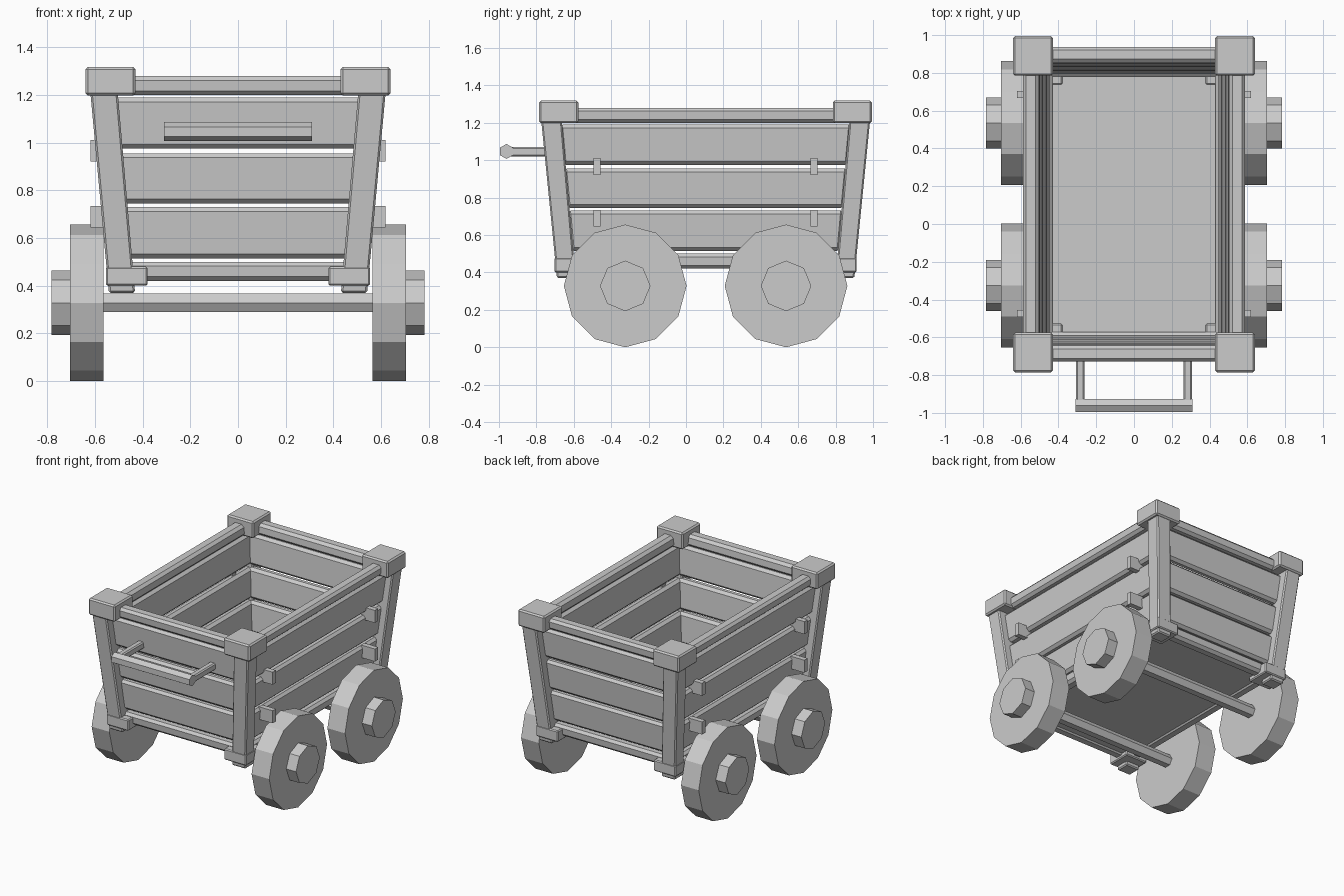
import bpy, bmesh, math
from mathutils import Matrix, Vector

cube = bpy.data.objects.get("Cube")
if cube:
    bpy.data.objects.remove(cube, do_unlink=True)

GREY = (0.6, 0.6, 0.6, 1)
mat = bpy.data.materials.new("plain_grey")
mat.use_nodes = True
mat.diffuse_color = GREY
mat.node_tree.nodes["Principled BSDF"].inputs["Base Color"].default_value = GREY

MID = 0.105          # centre of the cart body along y
SIDES = (("left", 1), ("right", -1))
ENDS = (("front", -1), ("back", 1))


def finish(name, bm, bevel=0):
    bmesh.ops.recalc_face_normals(bm, faces=bm.faces)
    mesh = bpy.data.meshes.new(name)
    bm.to_mesh(mesh)
    bm.free()
    mesh.materials.append(mat)
    obj = bpy.data.objects.new(name, mesh)
    bpy.context.collection.objects.link(obj)
    if bevel:
        mod = obj.modifiers.new("chamfer", 'BEVEL')
        mod.width = bevel
        mod.segments = 1
    return obj


def tapered_box(name, low, low_size, high, high_size, bevel=0):
    """Box whose bottom and top rectangles are centred on low and high."""
    bm = bmesh.new()
    bmesh.ops.create_cube(bm, size=1)
    for v in bm.verts:
        c, s = (high, high_size) if v.co.z > 0 else (low, low_size)
        v.co = Vector((c[0] + v.co.x * s[0], c[1] + v.co.y * s[1], c[2]))
    return finish(name, bm, bevel)


def box(name, centre, size, bevel=0):
    x, y, z = centre
    h = size[2] / 2
    return tapered_box(name, (x, y, z - h), size, (x, y, z + h), size, bevel)


def disc(name, centre, radius, length, sides):
    """Prism along x with a flat-sided rim."""
    bm = bmesh.new()
    bmesh.ops.create_cone(bm, cap_ends=True, segments=sides, radius1=radius,
                          radius2=radius, depth=length)
    bmesh.ops.transform(bm, verts=bm.verts, matrix=Matrix.Translation(centre)
                        @ Matrix.Rotation(math.pi / 2, 4, 'Y'))
    return bm, name


def flare(z):
    """Outward shift of the sloping walls at height z."""
    return 0.073 * (z - 0.46) / 0.78


def wall_x(z):
    return 0.47 + flare(z)


def wall_y(z):
    return 0.715 + flare(z)


# Sloping walls: bottom rail, three planks and top rail on every side
BOARDS = (("bottom_rail", 0.42, 0.50, 0.08), ("low_plank", 0.515, 0.73, 0.06),
          ("middle_plank", 0.745, 0.955, 0.06), ("high_plank", 0.975, 1.19, 0.06),
          ("top_rail", 1.20, 1.28, 0.085))
for board, z0, z1, thick in BOARDS:
    for side, s in SIDES:
        tapered_box(f"{side}_{board}",
                    (s * wall_x(z0), MID, z0), (thick, 2 * wall_y(z0)),
                    (s * wall_x(z1), MID, z1), (thick, 2 * wall_y(z1)), 0.018)
    for end, e in ENDS:
        tapered_box(f"{end}_{board}",
                    (0, MID + e * wall_y(z0), z0), (2 * wall_x(z0), thick),
                    (0, MID + e * wall_y(z1), z1), (2 * wall_x(z1), thick), 0.018)

# Floor panel
box("floor", (0, MID, 0.45), (0.90, 1.40, 0.04))

# Corner posts with large top caps and small foot blocks
for side, s in SIDES:
    for end, e in ENDS:
        tapered_box(f"{end}_{side}_post",
                    (s * 0.487, MID + e * 0.745, 0.37), (0.11, 0.10),
                    (s * 0.563, MID + e * 0.825, 1.22), (0.115, 0.11), 0.008)
        box(f"{end}_{side}_cap", (s * 0.535, MID + e * 0.785, 1.258),
            (0.21, 0.21, 0.12), 0.01)
        box(f"{end}_{side}_foot", (s * 0.467, MID + e * 0.72, 0.44),
            (0.175, 0.175, 0.08), 0.007)

# Small cleats bridging the side planks
for side, s in SIDES:
    for end, e in ENDS:
        for level, z in (("low", 0.69), ("high", 0.967)):
            box(f"{end}_{side}_{level}_cleat",
                (s * 0.565, MID + e * 0.58, z), (0.11, 0.037, 0.09))

# Axles, wheels and hubs
for end, y in (("front", -0.325), ("back", 0.535)):
    finish(*reversed(disc(f"{end}_axle", (0, y, 0.328), 0.045, 1.16, 6)))
    for side, s in SIDES:
        finish(*reversed(disc(f"{end}_{side}_wheel", (s * 0.635, y, 0.328),
                              0.328, 0.14, 12)))
        finish(*reversed(disc(f"{end}_{side}_hub", (s * 0.74, y, 0.328),
                              0.135, 0.085, 8)))

# Push handle: six-sided grip on two arms
bm, name = disc("handle_grip", (0, 0, 0), 0.04, 0.62, 6)
bmesh.ops.transform(bm, verts=bm.verts, matrix=Matrix.Translation((0, -0.96, 1.047))
                    @ Matrix.Rotation(math.pi / 2, 4, 'X'))
finish(name, bm)
for side, s in SIDES:
    box(f"{side}_handle_arm", (s * 0.285, -0.81, 1.045), (0.045, 0.27, 0.05), 0.008)
